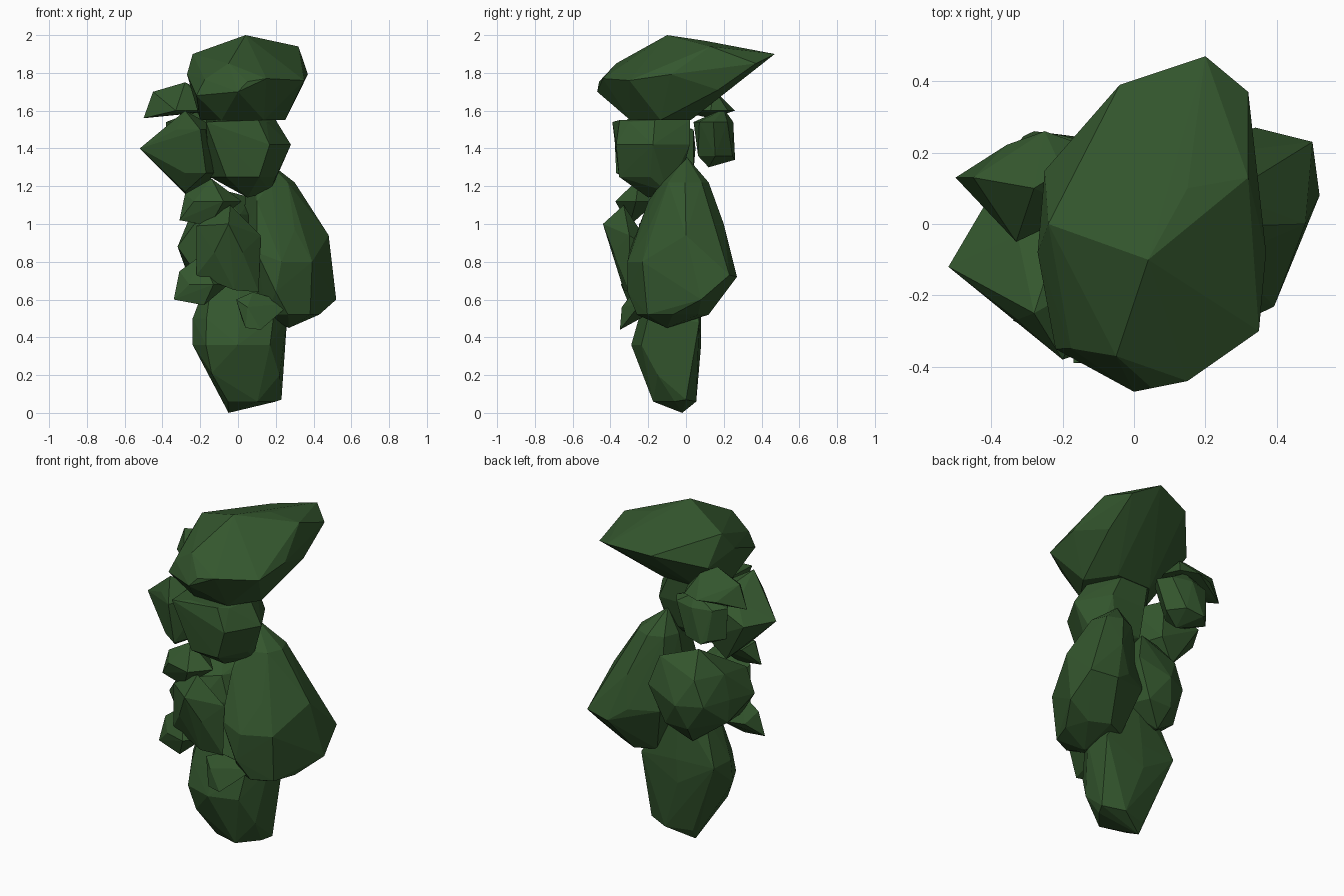
import bpy
import bmesh
from math import cos, sin, tau
from mathutils import Vector

# Remove the default object
default_cube = bpy.data.objects.get("Cube")
if default_cube:
    bpy.data.objects.remove(default_cube, do_unlink=True)

# One dark leaf green for the whole shrub
leaf_green = bpy.data.materials.new("leaf_green")
leaf_green.use_nodes = True
colour = (.034, .094, .027, 1)
leaf_green.diffuse_color = colour
principled = next(node for node in leaf_green.node_tree.nodes
                  if node.type == 'BSDF_PRINCIPLED')
principled.inputs["Base Color"].default_value = colour


def ring(z, right, left, front, back, tilt=0, sides=8):
    """Oval cross-section between four limits; tilt raises its back edge."""
    centre_x, centre_y = (left + right) / 2, (front + back) / 2
    points = []
    for side in range(sides):
        angle = tau * side / sides
        x = centre_x + cos(angle) * (left - right) / 2
        y = centre_y + sin(angle) * (back - front) / 2
        points.append(Vector((x, y, z + tilt * y)))
    return points


def tip(x, y, z):
    """Single corner that sticks out of a clump."""
    return [Vector((x, y, z))]


def clump(name, *sections):
    """Wrap a faceted convex clump of foliage around its sections."""
    bm = bmesh.new()
    for section in sections:
        for point in section:
            bm.verts.new(point)
    hull = bmesh.ops.convex_hull(bm, input=list(bm.verts))
    spare = {item for item in hull["geom_interior"] + hull["geom_unused"]
             if isinstance(item, bmesh.types.BMVert)}
    bmesh.ops.delete(bm, geom=list(spare), context='VERTS')
    bmesh.ops.recalc_face_normals(bm, faces=list(bm.faces))
    mesh = bpy.data.meshes.new(name)
    bm.to_mesh(mesh)
    bm.free()
    mesh.materials.append(leaf_green)
    bpy.context.collection.objects.link(bpy.data.objects.new(name, mesh))


# Wide tilted crown that sweeps to a point at the back
clump("crown",
      tip(x=.04, y=-.1, z=2),
      tip(x=.15, y=.1, z=1.97),
      tip(x=.32, y=.13, z=1.94),
      tip(x=-.24, y=0, z=1.9),
      tip(x=-.05, y=-.37, z=1.85),
      ring(z=1.8, right=-.27, left=.37, front=-.46, back=.3, tilt=.1),
      tip(x=.35, y=-.3, z=1.76),
      tip(x=.15, y=-.44, z=1.77),
      tip(x=-.25, y=.15, z=1.75),
      tip(x=-.04, y=.39, z=1.86),
      tip(x=.2, y=.47, z=1.9),
      tip(x=.32, y=.37, z=1.85),
      tip(x=.32, y=.17, z=1.71),
      tip(x=0, y=-.47, z=1.7),
      tip(x=-.22, y=-.35, z=1.68),
      ring(z=1.55, right=-.2, left=.25, front=-.32, back=.05, sides=6))

# Two clumps under the crown
clump("neck_left",
      ring(z=1.55, right=-.17, left=.2, front=-.38, back=.05, sides=6),
      ring(z=1.42, right=-.17, left=.28, front=-.4, back=.05, sides=6),
      ring(z=1.25, right=-.15, left=.2, front=-.38, back=0, sides=6),
      tip(x=.05, y=-.2, z=1.14),
      tip(x=.17, y=-.1, z=1.17),
      tip(x=-.17, y=-.39, z=1.54),
      tip(x=.15, y=-.3, z=1.54))
clump("neck_right",
      tip(x=-.28, y=-.25, z=1.6),
      tip(x=-.2, y=-.38, z=1.5),
      ring(z=1.5, right=-.35, left=-.1, front=-.35, back=.05, sides=5),
      tip(x=-.52, y=-.12, z=1.4),
      tip(x=-.42, y=.05, z=1.4),
      ring(z=1.27, right=-.3, left=-.1, front=-.38, back=.05, sides=5),
      tip(x=-.28, y=-.2, z=1.17),
      tip(x=-.27, y=0, z=1.15))

# Small pair behind the neck
clump("back_tuft_upper",
      tip(x=-.28, y=.1, z=1.75),
      tip(x=-.45, y=.13, z=1.7),
      tip(x=-.2, y=.15, z=1.71),
      tip(x=-.5, y=.13, z=1.56),
      tip(x=-.33, y=-.05, z=1.6),
      ring(z=1.6, right=-.4, left=-.1, front=0, back=.26))
clump("back_tuft_lower",
      tip(x=-.2, y=.2, z=1.61),
      ring(z=1.54, right=-.38, left=-.04, front=.04, back=.25),
      ring(z=1.36, right=-.38, left=-.1, front=.05, back=.26, sides=6),
      tip(x=-.28, y=.26, z=1.34),
      tip(x=-.2, y=.12, z=1.3))

# Large side bulge
clump("side_bulge",
      tip(x=.12, y=0, z=1.36),
      ring(z=1.22, right=.05, left=.3, front=-.13, back=.12),
      tip(x=.1, y=-.2, z=1.12),
      tip(x=.3, y=-.2, z=.97),
      tip(x=.48, y=0, z=.94),
      tip(x=.25, y=.2, z=1),
      tip(x=.1, y=-.3, z=.85),
      ring(z=.8, right=0, left=.46, front=-.31, back=.23),
      tip(x=.5, y=.23, z=.73),
      tip(x=.34, y=.27, z=.72),
      tip(x=.52, y=.08, z=.6),
      tip(x=.2, y=-.31, z=.64),
      tip(x=.39, y=-.2, z=.61),
      ring(z=.52, right=.1, left=.43, front=-.26, back=.12),
      tip(x=.27, y=-.1, z=.45))

# Bulge at the back, above the foot
clump("back_bulge",
      tip(x=-.12, y=.05, z=1.19),
      tip(x=.07, y=.15, z=1.14),
      ring(z=1.05, right=-.25, left=.1, front=-.2, back=.18, sides=6),
      tip(x=.12, y=.19, z=.97),
      ring(z=.9, right=-.28, left=.12, front=-.25, back=.22),
      tip(x=-.32, y=-.2, z=.88),
      tip(x=-.23, y=-.25, z=1),
      tip(x=-.28, y=0, z=.77),
      tip(x=-.21, y=-.23, z=.72),
      ring(z=.75, right=-.2, left=.1, front=-.2, back=.19, sides=6),
      tip(x=-.1, y=.08, z=.64))

# Foot, narrowing to the ground
clump("foot",
      ring(z=.8, right=-.15, left=.1, front=-.15, back=.05, sides=5),
      ring(z=.5, right=-.24, left=.26, front=-.25, back=.08),
      tip(x=.25, y=.07, z=.48),
      tip(x=-.23, y=.06, z=.5),
      ring(z=.36, right=-.24, left=.24, front=-.29, back=.08),
      tip(x=.22, y=-.15, z=.2),
      tip(x=-.14, y=-.2, z=.21),
      ring(z=.06, right=-.08, left=.2, front=-.18, back=.06, sides=5),
      tip(x=.23, y=0, z=.07),
      tip(x=-.05, y=-.02, z=0))

# Leafy plates on the front
clump("front_plate",
      tip(x=-.04, y=-.33, z=1.1),
      tip(x=-.05, y=-.44, z=1),
      tip(x=.12, y=-.3, z=.94),
      tip(x=-.22, y=-.3, z=.99),
      ring(z=.85, right=-.2, left=.1, front=-.4, back=-.15, sides=6),
      tip(x=-.22, y=-.3, z=.73),
      tip(x=-.02, y=-.33, z=.65),
      tip(x=.11, y=-.3, z=.64))
clump("front_tuft_upper",
      tip(x=-.14, y=-.25, z=1.24),
      tip(x=-.28, y=-.26, z=1.16),
      ring(z=1.12, right=-.26, left=.02, front=-.38, back=-.15, sides=5),
      tip(x=-.31, y=-.28, z=1.02),
      tip(x=-.15, y=-.3, z=.99))
clump("front_tuft_right",
      tip(x=-.2, y=-.25, z=.83),
      tip(x=-.31, y=-.25, z=.75),
      ring(z=.68, right=-.28, left=-.05, front=-.35, back=-.15, sides=5),
      tip(x=-.34, y=-.27, z=.6),
      tip(x=-.18, y=-.3, z=.57))
clump("front_tuft_left",
      tip(x=.08, y=-.28, z=.64),
      tip(x=-.01, y=-.29, z=.6),
      tip(x=.02, y=-.3, z=.5),
      tip(x=.1, y=-.15, z=.55),
      tip(x=.28, y=-.24, z=.58),
      tip(x=.05, y=-.34, z=.56),
      tip(x=.04, y=-.34, z=.45),
      tip(x=.12, y=-.35, z=.44))
